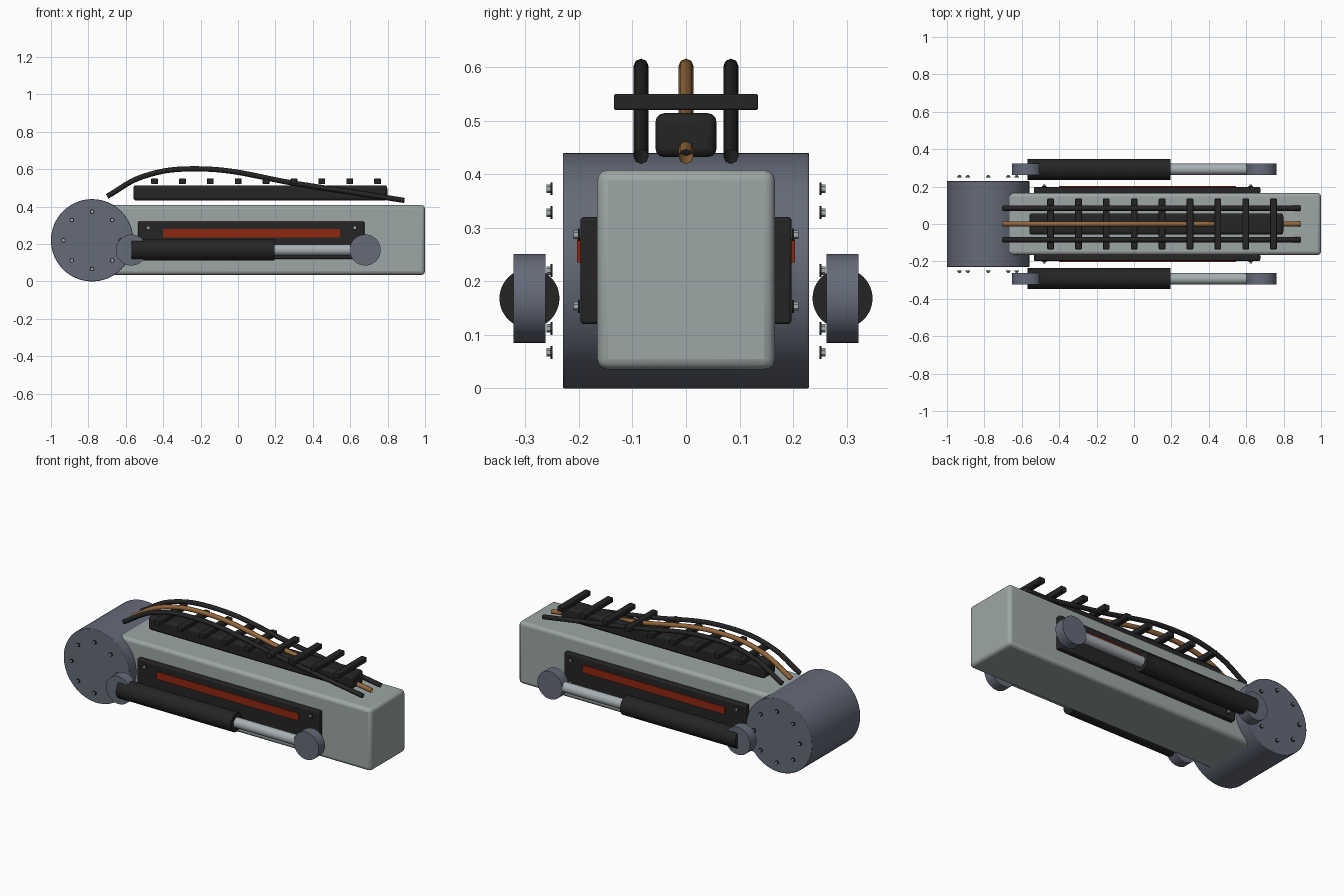
import bpy
import math
from mathutils import Vector

if "Cube" in bpy.data.objects:
    bpy.data.objects.remove(bpy.data.objects["Cube"], do_unlink=True)


def make_material(name, rgb, metallic=0.0):
    mat = bpy.data.materials.new(name)
    mat.use_nodes = True
    color = (*rgb, 1.0)
    mat.diffuse_color = color
    mat.node_tree.nodes["Principled BSDF"].inputs["Base Color"].default_value = color
    return mat


pale_grey = make_material("pale_grey_paint", (0.34, 0.38, 0.38))
slate = make_material("slate_metal", (0.13, 0.145, 0.19))
black = make_material("black_rubber", (0.018, 0.018, 0.018))
red = make_material("red_paint", (0.27, 0.02, 0.005))
copper = make_material("copper", (0.3, 0.135, 0.042))
steel = make_material("bright_steel", (0.38, 0.43, 0.45))


def finish(obj, name, mat):
    obj.name = name
    obj.data.materials.append(mat)
    bpy.ops.object.shade_smooth_by_angle(angle=math.radians(35))
    return obj


def box(name, mat, x, y, z, bevel=0.0):
    """Box from (min, max) ranges on each axis."""
    spans = (x, y, z)
    bpy.ops.mesh.primitive_cube_add(size=1, location=[(a + b) / 2 for a, b in spans])
    obj = bpy.context.object
    obj.scale = [b - a for a, b in spans]
    bpy.ops.object.transform_apply(location=False, rotation=False, scale=True)
    if bevel:
        mod = obj.modifiers.new("rounded_edges", 'BEVEL')
        mod.width = bevel
        mod.segments = 3
    return finish(obj, name, mat)


def cylinder(name, mat, start, end, radius, sides=48, bevel=0.0):
    start, end = Vector(start), Vector(end)
    axis = end - start
    bpy.ops.mesh.primitive_cylinder_add(
        vertices=sides, radius=radius, depth=axis.length, location=(start + end) / 2,
        rotation=axis.to_track_quat('Z', 'Y').to_euler())
    obj = bpy.context.object
    if bevel:
        mod = obj.modifiers.new("rounded_edges", 'BEVEL')
        mod.width = bevel
        mod.segments = 2
    return finish(obj, name, mat)


def bolt(name, x, y, z, side):
    """Washer with a hexagonal head, pointing outwards along y."""
    cylinder(name + "_washer", black, (x, side * y, z), (x, side * (y + 0.004), z), 0.012, 16)
    cylinder(name + "_head", steel, (x, side * (y + 0.004), z), (x, side * (y + 0.012), z), 0.008, 6)


def cable(name, mat, y):
    curve = bpy.data.curves.new(name, 'CURVE')
    curve.dimensions = '3D'
    curve.bevel_depth = 0.014
    curve.bevel_resolution = 2
    path = [(-0.7, 0.455), (-0.51, 0.56), (-0.22, 0.602), (0.33, 0.52), (0.89, 0.433)]
    spline = curve.splines.new('BEZIER')
    spline.bezier_points.add(len(path) - 1)
    for point, (x, z) in zip(spline.bezier_points, path):
        point.co = (x, y, z)
        point.handle_left_type = point.handle_right_type = 'AUTO'
    obj = bpy.data.objects.new(name, curve)
    bpy.context.collection.objects.link(obj)
    curve.materials.append(mat)


# Arm beam and pivot drum
box("arm_beam", pale_grey, (-0.76, 1.0), (-0.166, 0.166), (0.035, 0.408), 0.02)
DRUM_X, DRUM_Z = -0.78, 0.22
cylinder("pivot_drum", slate, (DRUM_X, -0.23, DRUM_Z), (DRUM_X, 0.23, DRUM_Z), 0.22, 64, 0.003)

# Parts repeated on both flanks
for side, label in ((1, "back"), (-1, "front")):
    # Ring of drum bolts
    for i in range(8):
        a = i * math.tau / 8
        bolt(f"{label}_drum_bolt_{i}", DRUM_X + 0.153 * math.cos(a), 0.249,
             DRUM_Z + 0.153 * math.sin(a), side)

    # Side panel, its stripe and corner bolts
    panel_y = sorted((side * 0.162, side * 0.197))
    stripe_y = sorted((side * 0.19, side * 0.204))
    box(f"{label}_side_panel", black, (-0.535, 0.675), panel_y, (0.12, 0.32), 0.006)
    box(f"{label}_panel_stripe", red, (-0.4, 0.545), stripe_y, (0.235, 0.28))
    for x in (-0.48, 0.625):
        for z in (0.153, 0.287):
            bolt(f"{label}_panel_bolt", x, 0.198, z, side)

    # Hydraulic actuator
    y, z = side * 0.2925, 0.168
    cylinder(f"{label}_actuator_barrel", black, (-0.57, y, z), (0.195, y, z), 0.056)
    cylinder(f"{label}_actuator_rod", steel, (0.18, y, z), (0.68, y, z), 0.03, 32)
    for x, end in ((-0.57, "rear"), (0.68, "tip")):
        cylinder(f"{label}_{end}_actuator_joint", slate, (x, y - 0.03, z), (x, y + 0.03, z), 0.083)

# Cable tray with cross ribs
box("cable_tray", black, (-0.56, 0.798), (-0.057, 0.057), (0.432, 0.514), 0.016)
for i in range(9):
    x = -0.446 + i * 0.149
    box(f"tray_rib_{i}", black, (x - 0.018, x + 0.018), (-0.135, 0.135), (0.52, 0.55), 0.004)

# Cables arching over the tray
cable("left_cable", black, 0.084)
cable("middle_cable", copper, 0.0)
cable("right_cable", black, -0.084)
